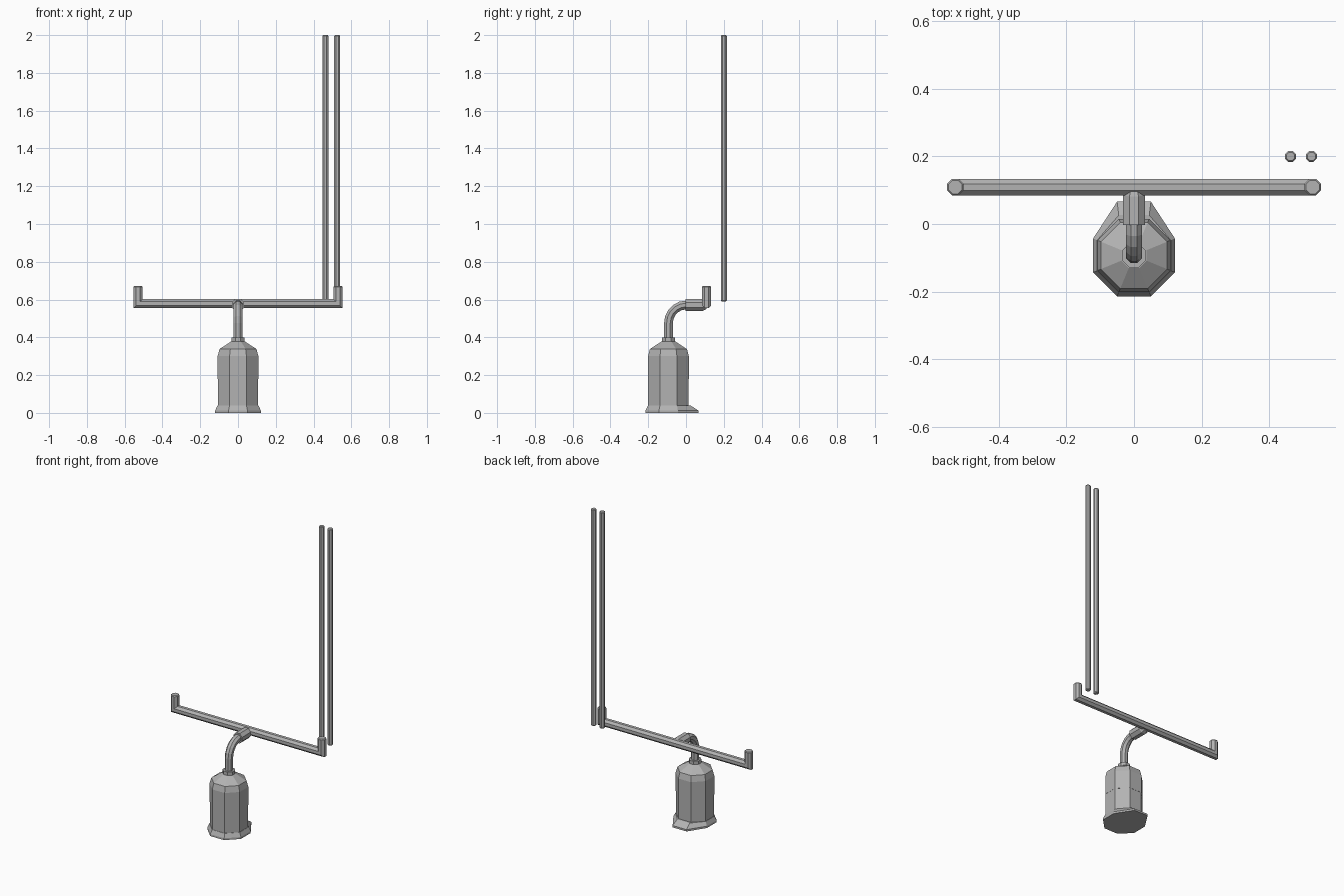
import bpy, bmesh, math
from mathutils import Vector

if "Cube" in bpy.data.objects:
    bpy.data.objects.remove(bpy.data.objects["Cube"])

grey = bpy.data.materials.new("painted grey metal")
grey.diffuse_color = (0.45, 0.45, 0.45, 1)
grey.use_nodes = True
grey.node_tree.nodes["Principled BSDF"].inputs["Base Color"].default_value = grey.diffuse_color
SIDES = 8


def make_object(name, rings):
    """Skin a list of equal-length point rings and cap both ends."""
    bm = bmesh.new()
    vs = [[bm.verts.new(p) for p in ring] for ring in rings]
    for a, b in zip(vs, vs[1:]):
        for i in range(len(a)):
            j = (i + 1) % len(a)
            bm.faces.new((a[i], a[j], b[j], b[i]))
    bm.faces.new(vs[0])
    bm.faces.new(vs[-1])
    bmesh.ops.recalc_face_normals(bm, faces=bm.faces)
    me = bpy.data.meshes.new(name)
    bm.to_mesh(me)
    bm.free()
    me.materials.append(grey)
    ob = bpy.data.objects.new(name, me)
    bpy.context.collection.objects.link(ob)
    return ob


def tube(name, path, side):
    """Octagonal pipe along (x, y, z, apothem) stations with mitred corners.
    side is the axis perpendicular to the plane of the path."""
    pts = [Vector(p[:3]) for p in path]
    u = Vector(side)
    rings = []
    for k, p in enumerate(pts):
        t_in = (p - pts[max(k - 1, 0)]).normalized()
        t_out = (pts[min(k + 1, len(pts) - 1)] - p).normalized()
        t = (t_in + t_out).normalized()
        mitre = 1 / max(t.dot(t_out if t_out.length else t_in), 0.3)
        v = t.cross(u) * mitre
        r = path[k][3] / math.cos(math.pi / SIDES)
        angles = [(i + 0.5) * math.tau / SIDES for i in range(SIDES)]
        rings.append([p + u * r * math.cos(a) + v * r * math.sin(a) for a in angles])
    return make_object(name, rings)


def octagon(z, apothem, back=None):
    """Level ring round the tank axis; back pulls the rear edge out to that y."""
    r = apothem / math.cos(math.pi / SIDES)
    ring = []
    for i in range(SIDES):
        a = (i + 0.5) * math.tau / SIDES
        p = Vector((r * math.cos(a), CY + r * math.sin(a), z))
        if back is not None and i in (1, 2):
            p.y = back
        ring.append(p)
    return ring


CY = -0.093

# Flared foot with a toe at the back
make_object("foot", [octagon(0, 0.121, 0.066), octagon(0.012, 0.121, 0.066),
                     octagon(0.038, 0.109, 0.026)])

# Tank: lower and upper shells, then the shoulder
make_object("lower_tank", [octagon(0.012, 0.107), octagon(0.18, 0.107)])
make_object("upper_tank", [octagon(0.18, 0.108), octagon(0.30, 0.108),
                           octagon(0.338, 0.098), octagon(0.378, 0.037)])
make_object("neck_collar", [octagon(0.37, 0.035), octagon(0.40, 0.035)])

# Curved neck pipe
bend = [(0, -0.093 * math.cos(a), 0.475 + 0.096 * math.sin(a), 0.023)
        for a in [i * math.pi / 10 for i in range(6)]]
tube("neck_pipe", [(0, CY, 0.39, 0.023)] + bend + [(0, 0.02, 0.571, 0.023)], (1, 0, 0))

# Fitting that joins the neck to the crossbar
tube("neck_fitting", [(0, -0.003, 0.571, 0.032), (0, 0.085, 0.571, 0.032),
                      (0, 0.105, 0.575, 0.024)], (1, 0, 0))

# Crossbar with short upturned ends
X, Y, Z, R = 0.529, 0.109, 0.579, 0.024
tube("crossbar", [(-X, Y, 0.672, 0.020), (-X, Y, 0.667, R), (-X, Y, Z, R),
                  (X, Y, Z, R), (X, Y, 0.667, R), (X, Y, 0.672, 0.020)], (0, 1, 0))

# Two tall loose poles
for n, x in enumerate((0.463, 0.525)):
    tube(f"pole_{n + 1}", [(x, 0.2, 0.59, 0.012), (x, 0.2, 0.595, 0.016),
                           (x, 0.2, 1.995, 0.016), (x, 0.2, 2.0, 0.012)], (0, 1, 0))
